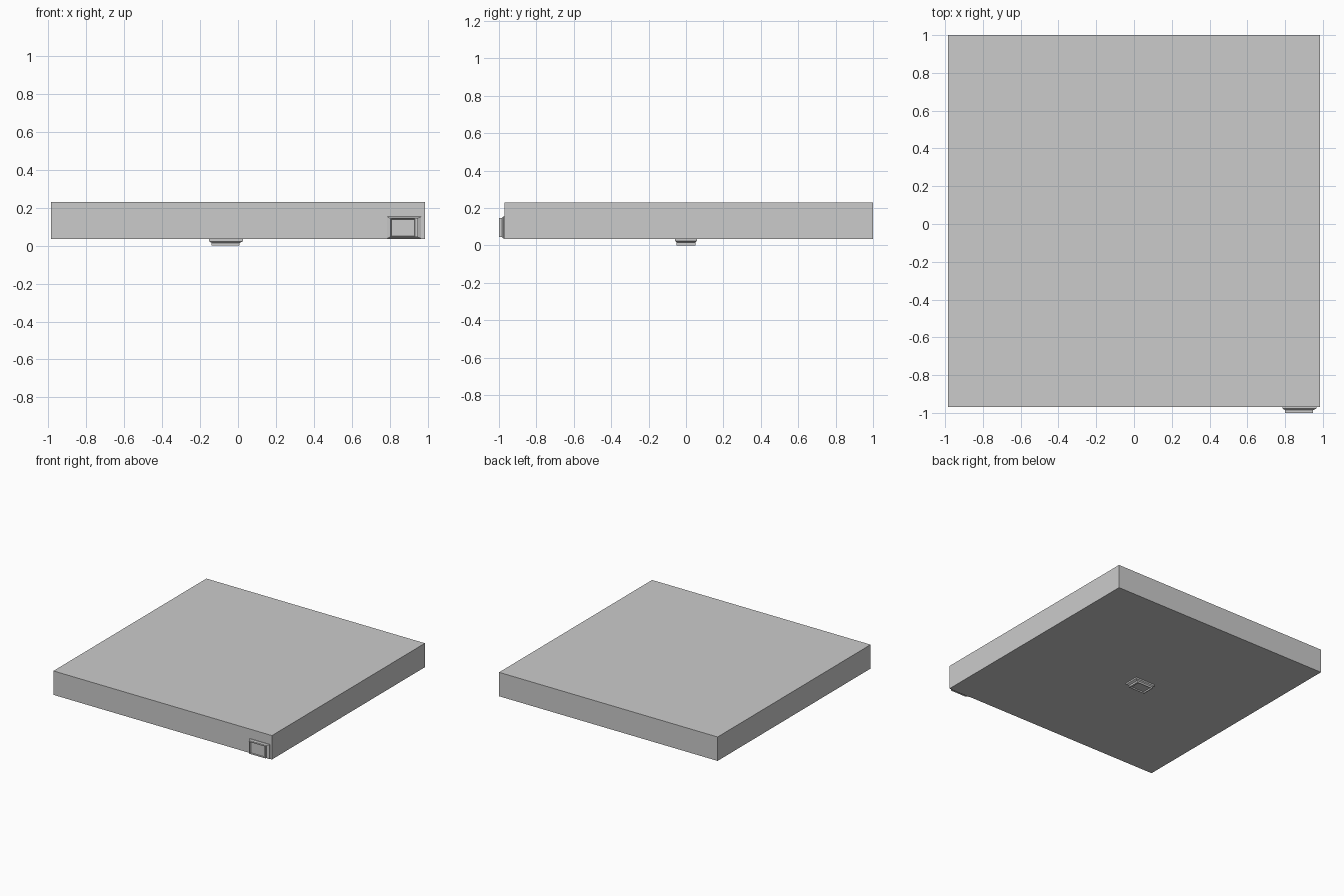
import bpy, bmesh
from math import radians, cos, sin
from mathutils import Matrix

if "Cube" in bpy.data.objects:
    bpy.data.objects.remove(bpy.data.objects["Cube"])

def finish(bm, name, matrix=None):
    bmesh.ops.recalc_face_normals(bm, faces=bm.faces)
    me = bpy.data.meshes.new(name)
    bm.to_mesh(me)
    bm.free()
    ob = bpy.data.objects.new(name, me)
    bpy.context.collection.objects.link(ob)
    if matrix:
        ob.matrix_world = matrix
    return ob

def box(name, lo, hi):
    bm = bmesh.new()
    bmesh.ops.create_cube(bm, size=1)
    for v in bm.verts:
        v.co = [l if c < 0 else h for c, l, h in zip(v.co, lo, hi)]
    return finish(bm, name)

def fitting(name, matrix):
    """Stepped rectangular fitting pointing along local -z, with a shallow pocket."""
    # x0, x1, half height, z : outer rim, taper, tip, then down into the pocket
    loops = [(-.090, .090, .058, .005), (-.090, .090, .058, -.012),
             (-.076, .072, .050, -.020), (-.076, .072, .050, -.035),
             (-.070, .057, .046, -.035), (-.066, .055, .044, -.025)]
    bm = bmesh.new()
    rings = [[bm.verts.new(p) for p in ((a, -h, z), (b, -h, z), (b, h, z), (a, h, z))]
             for a, b, h, z in loops]
    for r, s in zip(rings, rings[1:]):
        for i in range(4):
            j = (i + 1) % 4
            bm.faces.new((r[i], r[j], s[j], s[i]))
    bm.faces.new(rings[0])
    bm.faces.new(rings[-1])
    return finish(bm, name, matrix)

# main slab
TOP = .23
box("slab", (-.985, -.97, .035), (.985, 1.0, TOP))

# fittings: one under the middle, one on the front right edge
fitting("bottom_fitting", Matrix.Translation((-.063, 0, .035)))
fitting("front_fitting",
        Matrix.Translation((.876, -.965, .095)) @ Matrix.Rotation(radians(-90), 4, 'X'))

# embedded spiral coil that just grazes the top face: (angle, radius) keys
keys = [(2, .95), (33, .91), (60, .89), (90, .88), (120, .88), (150, .91), (180, .93),
        (226, .91), (270, .88), (290, .83), (313, .69), (355, .50), (403, .42),
        (472, .46), (496, .48), (535, .50), (593, .45), (668, .31)]
pts = []
for (a0, r0), (a1, r1) in zip(keys, keys[1:]):
    for k in range(3):
        t = k / 3
        a, r = radians(a0 + (a1 - a0) * t), r0 + (r1 - r0) * t
        pts.append((r * cos(a), .015 + r * sin(a), TOP - .0095, 1))
cu = bpy.data.curves.new("spiral_coil", 'CURVE')
cu.dimensions = '3D'
cu.bevel_depth = .01
cu.bevel_resolution = 1
sp = cu.splines.new('POLY')
sp.points.add(len(pts) - 1)
for p, co in zip(sp.points, pts):
    p.co = co
bpy.context.collection.objects.link(bpy.data.objects.new("spiral_coil", cu))
